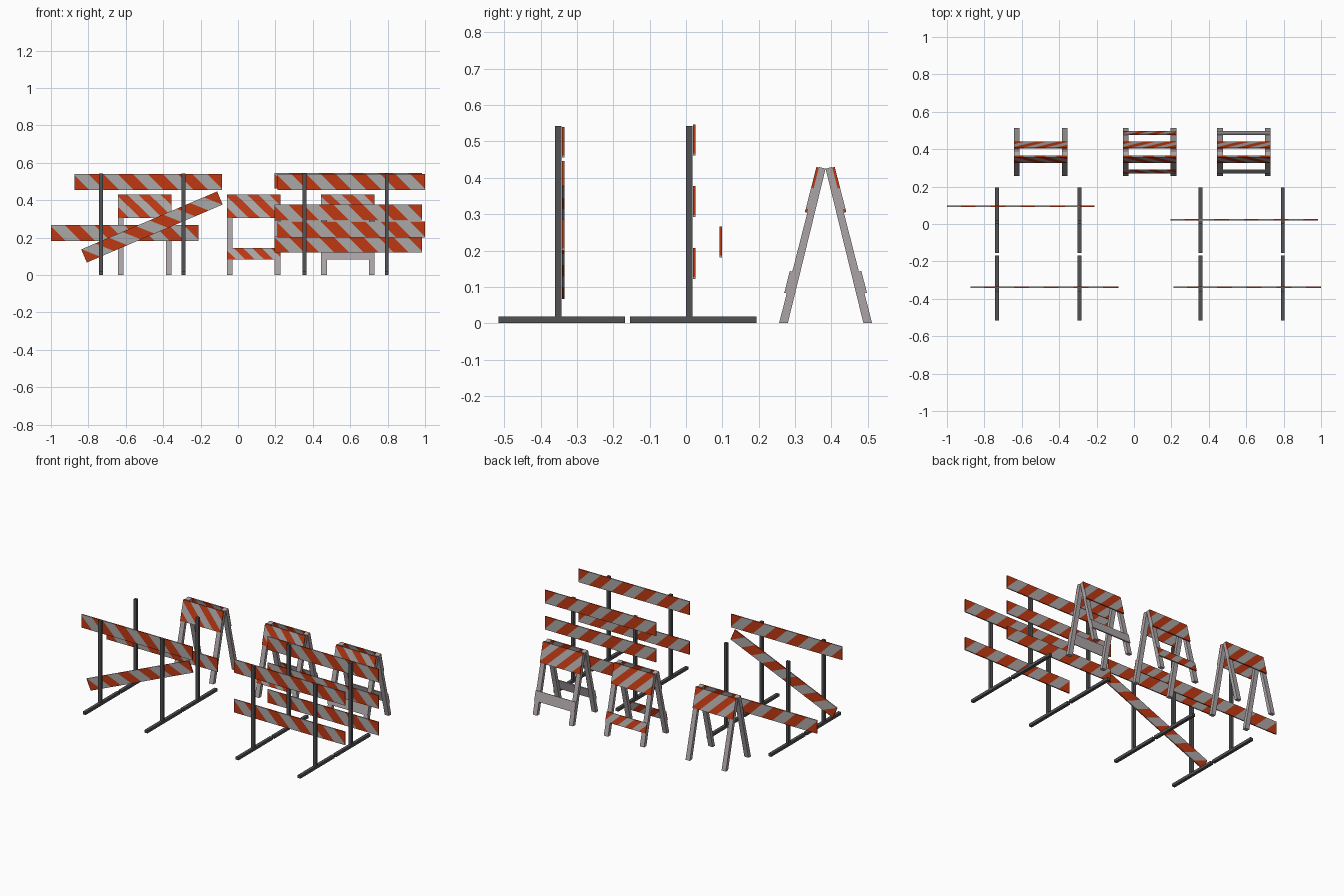
import bpy, bmesh, math
from mathutils import Matrix, Vector

if "Cube" in bpy.data.objects:
    bpy.data.objects.remove(bpy.data.objects["Cube"])


def material(name, rgb):
    m = bpy.data.materials.new(name)
    m.diffuse_color = (*rgb, 1)
    m.use_nodes = True
    m.node_tree.nodes["Principled BSDF"].inputs["Base Color"].default_value = m.diffuse_color
    return m


ORANGE = material("orange_red", (0.52, 0.04, 0.006))
PALE = material("pale_grey", (0.41, 0.385, 0.385))
LEG = material("warm_grey", (0.41, 0.37, 0.38))
STEEL = material("dark_steel", (0.085, 0.085, 0.09))


def finish(name, bm, mats):
    bmesh.ops.recalc_face_normals(bm, faces=bm.faces)
    me = bpy.data.meshes.new(name)
    bm.to_mesh(me)
    bm.free()
    for m in mats:
        me.materials.append(m)
    ob = bpy.data.objects.new(name, me)
    bpy.context.collection.objects.link(ob)
    return ob


def board(name, size, centre, rot=Matrix(), mat=None, bands=0):
    """Box; with bands > 0 it is cut into diagonal orange and grey stripes."""
    bm = bmesh.new()
    bmesh.ops.create_cube(bm, size=1, matrix=Matrix.Diagonal((*size, 1)))
    if bands:
        span = size[0] + size[2]
        step = span / bands
        for i in range(1, bands):
            bmesh.ops.bisect_plane(
                bm, geom=bm.verts[:] + bm.edges[:] + bm.faces[:],
                plane_co=(-span / 2 + i * step, 0, 0), plane_no=(1, 0, 1))
        for f in bm.faces:
            c = f.calc_center_median()
            f.material_index = int((c.x + c.z + span / 2) / step) % 2
    bm.transform(Matrix.Translation(centre) @ rot)
    return finish(name, bm, [ORANGE, PALE] if bands else [mat])


# T-shaped steel stands: foot plus upright, two rows of four
for row, (post_y, foot_y) in {"front": (-0.351, -0.342), "rear": (0.0095, 0.02)}.items():
    for i, x in enumerate((-0.732, -0.292, 0.355, 0.795)):
        board(f"{row}_stand_foot_{i}", (0.02, 0.348, 0.018), (x, foot_y, 0.009), mat=STEEL)
        board(f"{row}_stand_post_{i}", (0.02, 0.018, 0.525), (x, post_y, 0.2805), mat=STEEL)

# Striped planks: (name, x centre, y, z centre, height, tilt in degrees)
planks = [
    ("left_front_top_plank", -0.48, -0.338, 0.498, 0.085, 0),
    ("left_front_fallen_plank", -0.46, -0.338, 0.257, 0.076, 23.1),
    ("left_rear_loose_plank", -0.605, 0.095, 0.224, 0.085, 0),
    ("right_front_top_plank", 0.605, -0.338, 0.498, 0.085, 0),
    ("right_front_lower_plank", 0.605, -0.338, 0.243, 0.085, 0),
    ("right_rear_top_plank", 0.59, 0.0225, 0.504, 0.085, 0),
    ("right_rear_middle_plank", 0.59, 0.0225, 0.335, 0.085, 0),
    ("right_rear_lower_plank", 0.59, 0.0225, 0.164, 0.085, 0),
]
for name, x, y, z, h, tilt in planks:
    board(name, (0.79, 0.007, h), (x, y, z),
          Matrix.Rotation(-math.radians(tilt), 4, 'Y'), bands=11)

# Folding A-frame barricades
MID_Y, SLOPE, WIDTH = 0.384, 0.256, 0.286
LEAN = math.atan(SLOPE)
LEG_PROFILE = [(-0.128, 0), (-0.104, 0), (0.0, 0.425), (-0.018, 0.43)]


def leg(name, x, side):
    bm = bmesh.new()
    face = bm.faces.new([bm.verts.new((x - 0.015, MID_Y + side * y, z))
                         for y, z in LEG_PROFILE])
    ext = bmesh.ops.extrude_face_region(bm, geom=[face])
    bmesh.ops.translate(bm, vec=Vector((0.03, 0, 0)),
                        verts=[v for v in ext["geom"] if isinstance(v, bmesh.types.BMVert)])
    finish(name, bm, [LEG])


def leaning_board(name, x, side, z, h, bands):
    y = -0.128 + SLOPE * z - 0.0036
    board(name, (WIDTH, 0.007, h / math.cos(LEAN)), (x, MID_Y + side * y, z),
          Matrix.Rotation(-side * LEAN, 4, 'X'), LEG, bands)


for label, cx, rail in (("left", -0.498, None), ("middle", 0.083, 7), ("right", 0.588, 0)):
    for side, face in ((1, "front"), (-1, "back")):
        for s, end in ((-1, "a"), (1, "b")):
            leg(f"{label}_barricade_{face}_leg_{end}", cx + s * (WIDTH / 2 - 0.015), side)
        leaning_board(f"{label}_barricade_{face}_panel", cx, side, 0.367, 0.124, 7)
        if rail is not None:
            leaning_board(f"{label}_barricade_{face}_rail", cx, side, 0.113, 0.06, rail)
